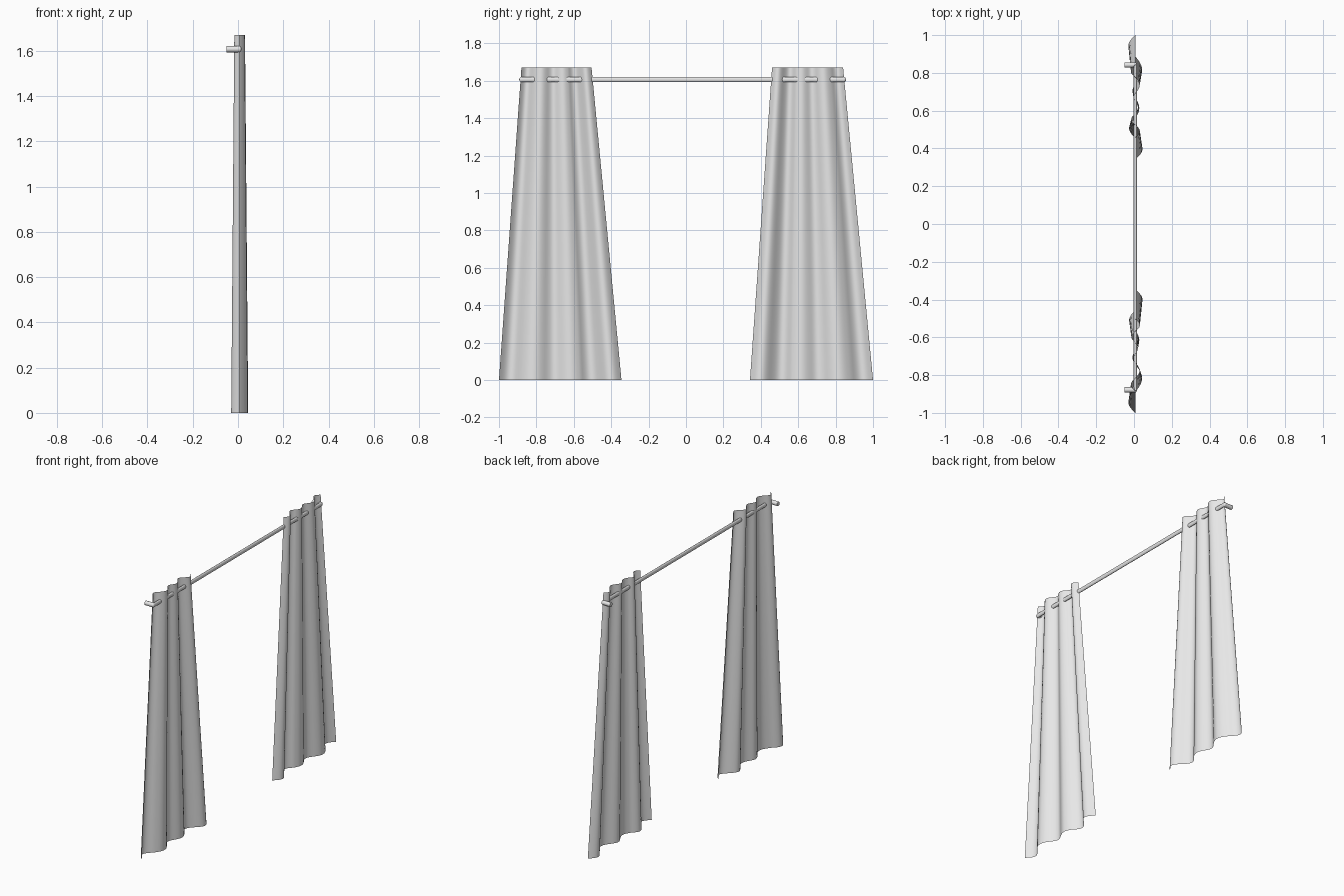
import bpy, bmesh, math
from mathutils import Matrix, Vector

cube = bpy.data.objects.get("Cube")
if cube:
    bpy.data.objects.remove(cube, do_unlink=True)

grey = bpy.data.materials.new("plain grey")
grey.use_nodes = True
grey.diffuse_color = (0.8, 0.8, 0.8, 1)
grey.node_tree.nodes["Principled BSDF"].inputs["Base Color"].default_value = (0.8, 0.8, 0.8, 1)

ROD_X, ROD_Z, HEIGHT = 0.007, 1.607, 1.67
ROD_ENDS = (-0.878, 0.842)


def finish(name, bm):
    """Turn a bmesh into a smooth-shaded object."""
    mesh = bpy.data.meshes.new(name)
    bm.to_mesh(mesh)
    bm.free()
    mesh.materials.append(grey)
    obj = bpy.data.objects.new(name, mesh)
    bpy.context.collection.objects.link(obj)
    bpy.ops.object.select_all(action='DESELECT')
    obj.select_set(True)
    bpy.context.view_layer.objects.active = obj
    bpy.ops.object.shade_smooth_by_angle(angle=math.radians(50))
    return obj


# Pleats from the outer edge inwards: (end position across the cloth, depth)
PLEATS = [(0.17, -0.037), (0.39, 0.036), (0.505, -0.015),
          (0.67, 0.021), (0.83, -0.033), (1.0, 0.038)]
STEPS, ROWS = 12, 8


def pleat_profile():
    points, start = [(0.0, 0.0)], 0.0
    for end, depth in PLEATS:
        for i in range(1, STEPS + 1):
            u = i / STEPS
            points.append((start + (end - start) * u, depth * math.sin(math.pi * u)))
        start = end
    return points


def curtain(name, bottom, top):
    """Pleated sheet tapering from its bottom span to its top span (outer, inner)."""
    bm = bmesh.new()
    rows = []
    for r in range(ROWS + 1):
        f = r / ROWS
        outer = bottom[0] + (top[0] - bottom[0]) * f
        inner = bottom[1] + (top[1] - bottom[1]) * f
        depth = 1 - 0.37 * f
        rows.append([bm.verts.new((ROD_X + d * depth, outer + (inner - outer) * t, HEIGHT * f))
                     for t, d in pleat_profile()])
    for low, high in zip(rows, rows[1:]):
        for i in range(len(low) - 1):
            bm.faces.new((low[i], low[i + 1], high[i + 1], high[i]))
    # Keep the outward side of the cloth facing +x
    bm.normal_update()
    if sum(f.normal.x for f in bm.faces) < 0:
        bmesh.ops.reverse_faces(bm, faces=bm.faces[:])
    return finish(name, bm)


curtain("right_curtain", (-1.0, -0.345), (-0.88, -0.505))
curtain("left_curtain", (1.0, 0.342), (0.84, 0.46))


def bar(name, a, b, scale, radius=0.014):
    """Round bar between two points, flattened by scale about its middle."""
    a, b = Vector(a), Vector(b)
    turn = (b - a).to_track_quat('Z', 'Y').to_matrix().to_4x4()
    place = Matrix.Translation((a + b) / 2) @ Matrix.Diagonal((*scale, 1)) @ turn
    bm = bmesh.new()
    bmesh.ops.create_cone(bm, cap_ends=True, segments=20, radius1=radius, radius2=radius,
                          depth=(b - a).length, matrix=place)
    return finish(name, bm)


# Rod, with an elbow and a wall bracket at each end
bar("curtain_rod", (ROD_X, ROD_ENDS[0], ROD_Z), (ROD_X, ROD_ENDS[1], ROD_Z), (0.6, 1, 1))
for side, y in zip(("right", "left"), ROD_ENDS):
    bar(side + "_bracket", (-0.05, y, ROD_Z), (ROD_X, y, ROD_Z), (1, 1, 1))
    bm = bmesh.new()
    bmesh.ops.create_uvsphere(bm, u_segments=20, v_segments=10, radius=0.014,
                              matrix=Matrix.Translation((ROD_X, y, ROD_Z))
                              @ Matrix.Diagonal((0.6, 1, 1, 1)))
    finish(side + "_elbow", bm)
